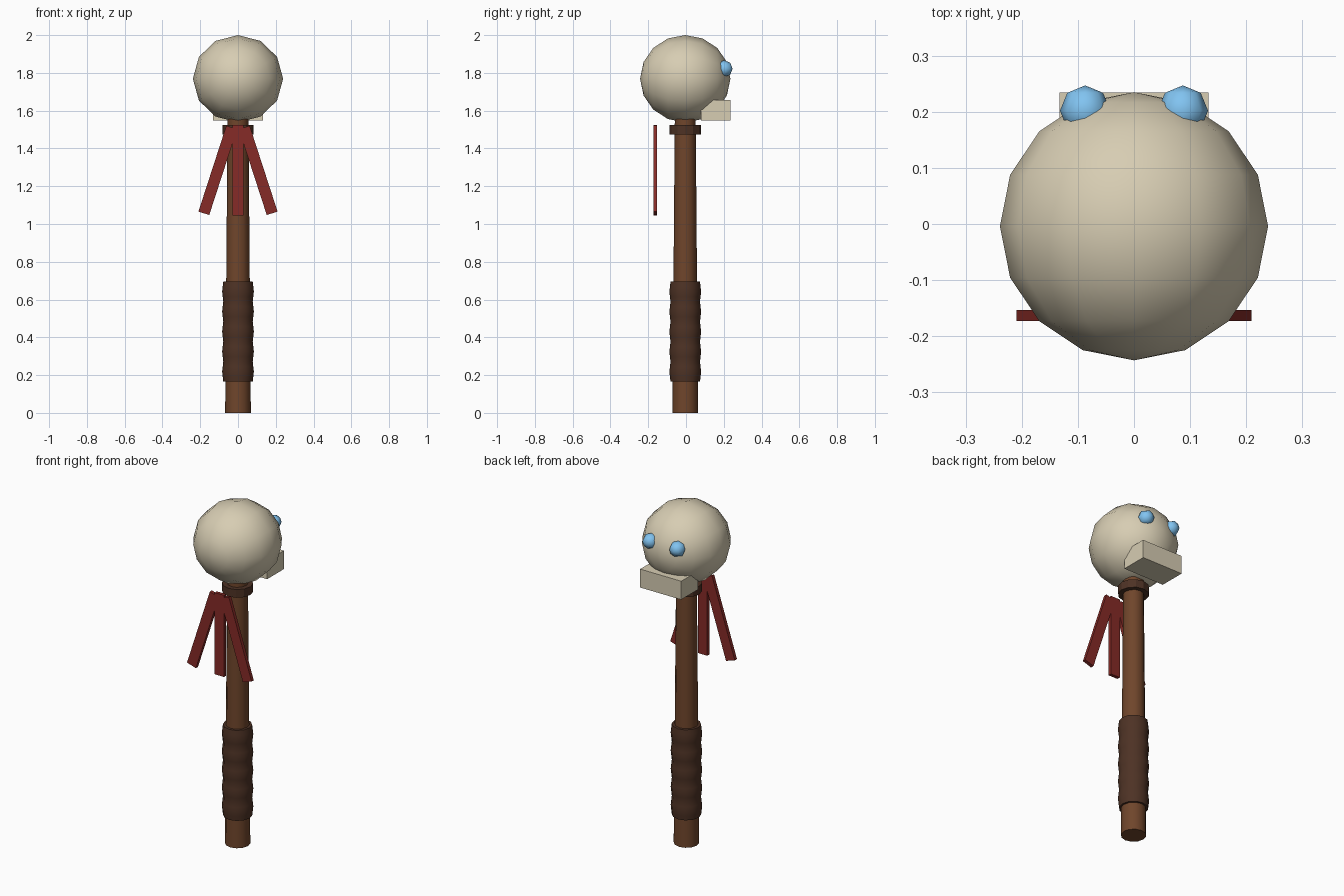
import bpy, bmesh, math
from mathutils import Matrix, Vector

if "Cube" in bpy.data.objects:
    bpy.data.objects.remove(bpy.data.objects["Cube"])

CY = -0.004  # the staff axis sits slightly behind the origin


def material(name, rgb):
    m = bpy.data.materials.new(name)
    m.diffuse_color = (*rgb, 1)
    m.use_nodes = True
    m.node_tree.nodes["Principled BSDF"].inputs["Base Color"].default_value = m.diffuse_color
    return m


bone = material("bone", (0.68, 0.61, 0.45))
wood = material("wood", (0.16, 0.06, 0.024))
leather = material("leather", (0.075, 0.032, 0.018))
cloth = material("red_cloth", (0.24, 0.024, 0.02))
glow = material("blue_glow", (0.22, 0.55, 0.88))


def finish(bm, name, mat, smooth=None):
    bmesh.ops.recalc_face_normals(bm, faces=bm.faces)
    me = bpy.data.meshes.new(name)
    bm.to_mesh(me)
    bm.free()
    ob = bpy.data.objects.new(name, me)
    bpy.context.collection.objects.link(ob)
    me.materials.append(mat)
    if smooth:
        bpy.ops.object.select_all(action='DESELECT')
        ob.select_set(True)
        bpy.context.view_layer.objects.active = ob
        bpy.ops.object.shade_smooth_by_angle(angle=math.radians(smooth))
    return ob


def lathe(name, profile, sides, mat, smooth=None):
    """Closed turned solid from (radius, z) points."""
    bm = bmesh.new()
    rings = [[bm.verts.new((r * math.cos(2 * math.pi * i / sides),
                            CY + r * math.sin(2 * math.pi * i / sides), z))
              for i in range(sides)] for r, z in profile]
    for a, b in zip(rings, rings[1:]):
        for i in range(sides):
            j = (i + 1) % sides
            bm.faces.new((a[i], a[j], b[j], b[i]))
    bm.faces.new(rings[0])
    bm.faces.new(rings[-1])
    return finish(bm, name, mat, smooth)


def ball(name, loc, radii, segs, rings, mat):
    """Sphere with its poles along y."""
    bm = bmesh.new()
    bmesh.ops.create_uvsphere(
        bm, u_segments=segs, v_segments=rings, radius=1,
        matrix=Matrix.Translation(loc) @ Matrix.Diagonal((*radii, 1))
        @ Matrix.Rotation(math.pi / 2, 4, 'X'))
    return finish(bm, name, mat, 80)


def box(name, loc, size, mat, tilt=0):
    bm = bmesh.new()
    bmesh.ops.create_cube(
        bm, size=1, matrix=Matrix.Translation(loc)
        @ Matrix.Rotation(tilt, 4, 'Y') @ Matrix.Diagonal((*size, 1)))
    return finish(bm, name, mat)


# Tapered wooden shaft
lathe("shaft", [(0.068, 0), (0.055, 1.6)], 12, wood, 40)

# Leather grip with wrapped ridges
Z0, Z1, WAVES = 0.165, 0.695, 5
grip = []
for i in range(WAVES * 4 + 1):
    t = i / (WAVES * 4)
    grip.append((0.081 - 0.003 * math.cos(2 * math.pi * WAVES * t), Z0 + (Z1 - Z0) * t))
lathe("grip", grip, 12, leather, 40)

# Collar under the skull
lathe("collar", [(0.083, 1.475), (0.083, 1.523)], 12, leather)

# Skull, jaw and eyes
ball("skull", (0, CY, 1.769), (0.239, 0.239, 0.231), 12, 8, bone)
box("jaw", (0, 0.157, 1.603), (0.266, 0.155, 0.108), bone)
for side, label in ((-1, "left"), (1, "right")):
    ball(f"eye_{label}", (side * 0.087, 0.202, 1.822), (0.045,) * 3, 8, 4, glow)

# Hanging cloth strips, fanned out
for k, label in ((-1, "left"), (0, "middle"), (1, "right")):
    box(f"strip_{label}", (k * 0.107, -0.163, 1.284), (0.06, 0.02, 0.478),
        cloth, -k * math.radians(18))
